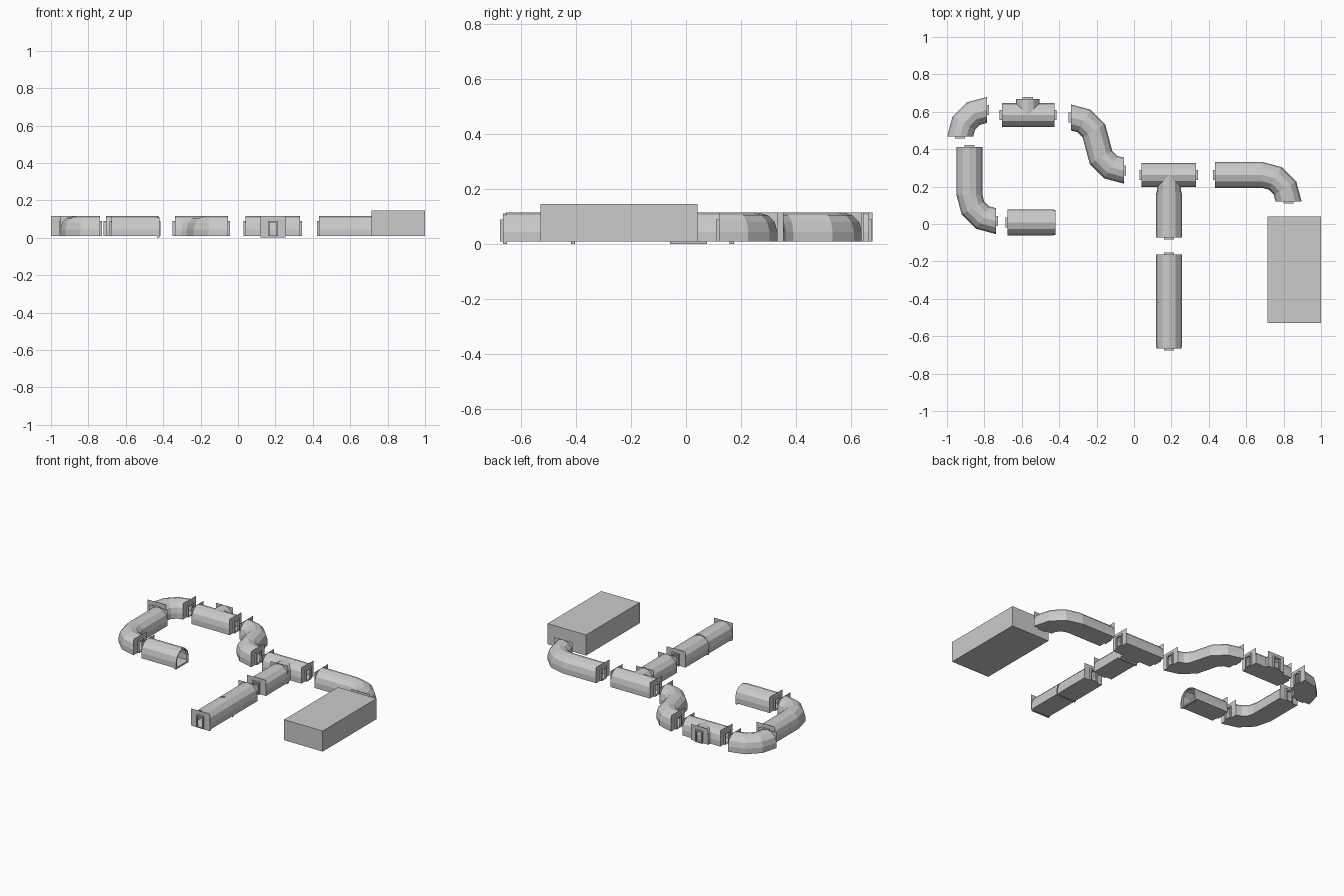
import bpy, bmesh, math
from mathutils import Vector

if "Cube" in bpy.data.objects:
    bpy.data.objects.remove(bpy.data.objects["Cube"])

Z0 = 0.009          # floor level of the corridors
HEIGHT = 0.106      # corridor height
BEND = 0.1425       # centreline radius of every bend


def profile(w, base=Z0, height=HEIGHT, arch=0.07, n=6):
    """Flat floor, short upright walls, six-sided arched roof."""
    pts = [(-w, base)]
    for i in range(n + 1):
        a = math.pi * (1 - i / n)
        pts.append((w * math.cos(a), base + height - arch + arch * math.sin(a)))
    return pts + [(w, base)]


def rect(w, base, top):
    return [(-w, base), (-w, top), (w, top), (w, base)]


def place(bm, x, y, heading, pts, forward=0.0):
    """Place a 2D section upright, facing along the heading."""
    f = Vector((math.cos(heading), math.sin(heading)))
    r = Vector((f.y, -f.x))
    out = []
    for u, z in pts:
        p = Vector((x, y)) + f * forward + r * u
        out.append(bm.verts.new((p.x, p.y, z)))
    return out


def bridge(bm, a, b):
    n = len(a)
    for i in range(n):
        j = (i + 1) % n
        bm.faces.new((a[i], a[j], b[j], b[i]))


def ring(bm, x, y, h, outer, inner, back, front):
    """Hollow frame sticking out of an end."""
    loops = [place(bm, x, y, h, p, d) for p, d in
             ((outer, back), (outer, front), (inner, front), (inner, back))]
    for a, b in zip(loops, loops[1:]):
        bridge(bm, a, b)


def door(bm, x, y, h, w):
    """Square end wall with a doorway and projecting door frame."""
    top = Z0 + HEIGHT
    wall = [(-w, Z0), (-w, top), (w, top), (w, Z0),
            (0.027, Z0), (0.027, 0.09), (-0.027, 0.09), (-0.027, Z0)]
    bm.faces.new(place(bm, x, y, h, wall))
    ring(bm, x, y, h, rect(0.027, Z0, 0.09), rect(0.019, Z0 + 0.004, 0.08), 0, 0.011)


def rim(bm, x, y, h):
    """Narrow coupling ring on an open end."""
    ring(bm, x, y, h, profile(0.067, 0.0, 0.112, 0.067),
         profile(0.059, Z0 + 0.002, 0.095, 0.059), -0.004, 0.011)


def finish(bm, name):
    bmesh.ops.recalc_face_normals(bm, faces=bm.faces)
    me = bpy.data.meshes.new(name)
    bm.to_mesh(me)
    bm.free()
    ob = bpy.data.objects.new(name, me)
    bpy.context.collection.objects.link(ob)


def walk(x, y, h, moves):
    """Section stations: a number is a straight run, L / R a 90 degree bend."""
    st = [(x, y, h)]
    for m in moves:
        if m in ("L", "R"):
            s = 1 if m == "L" else -1
            cx, cy = x - s * BEND * math.sin(h), y + s * BEND * math.cos(h)
            for i in range(1, 4):
                a = h + s * i * math.pi / 6
                st.append((cx + s * BEND * math.sin(a), cy - s * BEND * math.cos(a), a))
        else:
            st.append((x + m * math.cos(h), y + m * math.sin(h), h))
        x, y, h = st[-1]
    return st


def corridor(bm, x, y, deg, moves, w=0.0695, ends=("door", "door")):
    st = walk(x, y, math.radians(deg), moves)
    secs = [place(bm, *s, profile(w)) for s in st]
    for a, b in zip(secs, secs[1:]):
        bridge(bm, a, b)
    for (ex, ey, eh), kind, turn in ((st[0], ends[0], math.pi), (st[-1], ends[1], 0)):
        if kind == "door":
            door(bm, ex, ey, eh + turn, w)
        elif kind == "rim":
            rim(bm, ex, ey, eh + turn)


# Straight and curved corridors
PIECES = [
    ("short_corridor", -0.675, 0.009, 0, [0.245], ("door", "rim")),
    ("long_bend_left", -0.8805, 0.412, -90, [0.254, "L"], ("door", "door")),
    ("corner_bend", -0.9295, 0.467, 90, ["R"], ("door", "door")),
    ("s_bend", -0.338, 0.57, 0, ["R", "L"], ("door", "door")),
    ("long_bend_right", 0.434, 0.263, 0, [0.25, "R"], ("door", "door")),
    ("stem_corridor", 0.188, -0.072, 90, [0.235], ("door", "rim")),
    ("lower_corridor_upper", 0.188, -0.163, -90, [0.245], ("door", "rim")),
    ("lower_corridor_end", 0.188, -0.42, -90, [0.235], ("", "rim")),
]
for name, x, y, deg, moves, ends in PIECES:
    bm = bmesh.new()
    corridor(bm, x, y, deg, moves, ends=ends)
    finish(bm, name)

# End wall closing the lower corridor
bm = bmesh.new()
door(bm, 0.188, -0.666, -math.pi / 2, 0.0695)
finish(bm, "end_wall")

# Tee junctions: a main run with a mitred side branch
W = 0.064
for name, x0, x1, y, bx, by in (("tee_back", -0.707, -0.425, 0.582, -0.568, 0.667),
                                ("tee_middle", 0.04, 0.332, 0.262, 0.188, 0.17)):
    bm = bmesh.new()
    corridor(bm, x0, y, 0, [x1 - x0], w=W)
    s = 1 if by > y else -1
    pts = profile(W)
    start = [bm.verts.new((bx + u, y + s * abs(u), z)) for u, z in pts]
    end = [bm.verts.new((bx + u, by, z)) for u, z in pts]
    bridge(bm, start, end)
    door(bm, bx, by, s * math.pi / 2, W)
    finish(bm, name)

# Large rectangular room
bm = bmesh.new()
bmesh.ops.create_cube(bm, size=1)
for v in bm.verts:
    v.co = (0.856 + v.co.x * 0.286, -0.244 + v.co.y * 0.57, 0.078 + v.co.z * 0.138)
finish(bm, "room_block")
